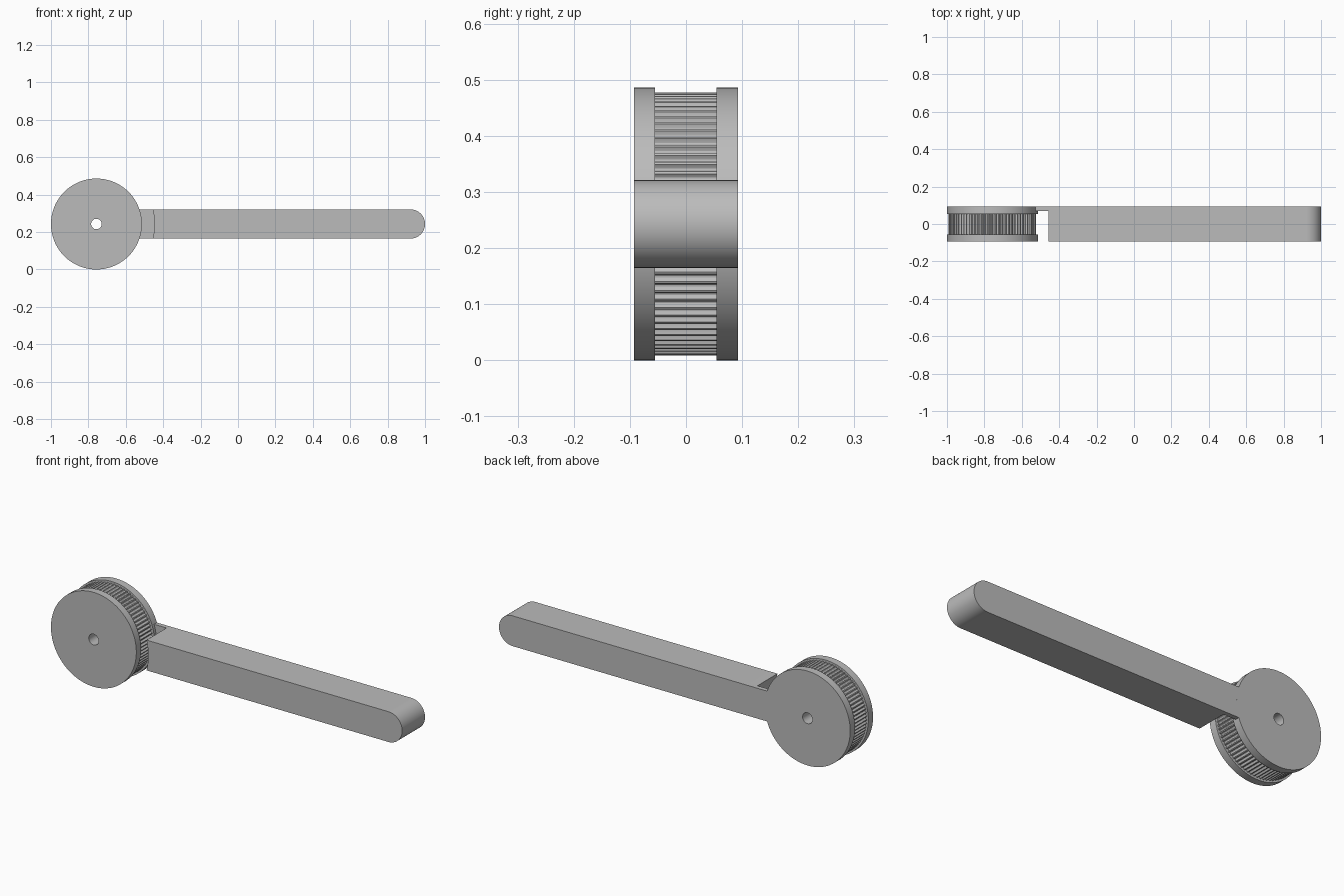
import bpy, bmesh, math

old = bpy.data.objects.get("Cube")
if old:
    bpy.data.objects.remove(old, do_unlink=True)

CX, CZ = -0.757, 0.243          # wheel axis
WHEEL_R, BORE_R, SLOT_R = 0.243, 0.028, 0.311
HALF_W, HALF_H = 0.093, 0.078   # handle half thickness and half height
TEETH = 80

grey = bpy.data.materials.new("plain grey")
grey.use_nodes = True
grey.diffuse_color = (0.5, 0.5, 0.5, 1)
grey.node_tree.nodes["Principled BSDF"].inputs["Base Color"].default_value = (0.5, 0.5, 0.5, 1)


def make_object(name, bm):
    bmesh.ops.recalc_face_normals(bm, faces=bm.faces)
    mesh = bpy.data.meshes.new(name)
    bm.to_mesh(mesh)
    bm.free()
    mesh.materials.append(grey)
    obj = bpy.data.objects.new(name, mesh)
    bpy.context.collection.objects.link(obj)
    return obj


def arc(cx, radius, start, end, steps):
    angles = [start + (end - start) * i / steps for i in range(steps + 1)]
    return [(cx + radius * math.cos(a), CZ + radius * math.sin(a)) for a in angles]


def ring(name, radii, inner, y0, y1):
    """Disc with a bore; one outer radius per segment."""
    bm = bmesh.new()
    n = len(radii)
    loops = []
    for y, rs in ((y0, radii), (y1, radii), (y1, [inner] * n), (y0, [inner] * n)):
        loops.append([bm.verts.new((CX + r * math.cos(math.tau * i / n), y,
                                    CZ + r * math.sin(math.tau * i / n)))
                      for i, r in enumerate(rs)])
    for k in range(4):
        a, b = loops[k], loops[(k + 1) % 4]
        for i in range(n):
            j = (i + 1) % n
            bm.faces.new((a[i], a[j], b[j], b[i]))
    return make_object(name, bm)


def prism(name, outline, y0, y1):
    bm = bmesh.new()
    face = bm.faces.new([bm.verts.new((x, y0, z)) for x, z in outline])
    moved = bmesh.ops.extrude_face_region(bm, geom=[face])["geom"]
    bmesh.ops.translate(bm, vec=(0, y1 - y0, 0),
                        verts=[v for v in moved if isinstance(v, bmesh.types.BMVert)])
    if not face.is_valid or len(bm.faces) < len(outline) + 2:
        bm.faces.new([v for v in bm.verts if v.co.y == y0])
    return make_object(name, bm)


def smooth(obj):
    bpy.ops.object.select_all(action="DESELECT")
    obj.select_set(True)
    bpy.context.view_layer.objects.active = obj
    bpy.ops.object.shade_smooth_by_angle(angle=math.radians(25))


# Wheel: two flanges around a grooved belt drum
parts = [ring("front_flange", [WHEEL_R] * 128, BORE_R, -HALF_W, -0.055),
         ring("back_flange", [WHEEL_R] * 128, BORE_R, 0.054, HALF_W)]
groove = [0, 0, 0, 0.004, 0.0065, 0.0072, 0.0065, 0.004]
parts.append(ring("toothed_drum", [0.234 - d for d in groove * TEETH], BORE_R, -0.055, 0.054))

# Handle: bar with a round tip, its inner end meeting the flange
tilt = math.asin(HALF_H / WHEEL_R)
outline = arc(CX, WHEEL_R, tilt, -tilt, 16)
outline += arc(1 - HALF_H, HALF_H, -math.pi / 2, math.pi / 2, 32)
handle = prism("handle", outline, -HALF_W, HALF_W)

# Curved clearance slot that leaves a thin web at the back
cutter = ring("slot_cutter", [SLOT_R] * 128, 0.2, -0.2, 0.07)
cutter.hide_render = True
cut = handle.modifiers.new("slot", "BOOLEAN")
cut.operation = "DIFFERENCE"
cut.solver = "EXACT"
cut.object = cutter
bpy.context.view_layer.objects.active = handle
bpy.ops.object.modifier_apply(modifier=cut.name)
bpy.data.objects.remove(cutter, do_unlink=True)
parts.append(handle)

for part in parts:
    smooth(part)
